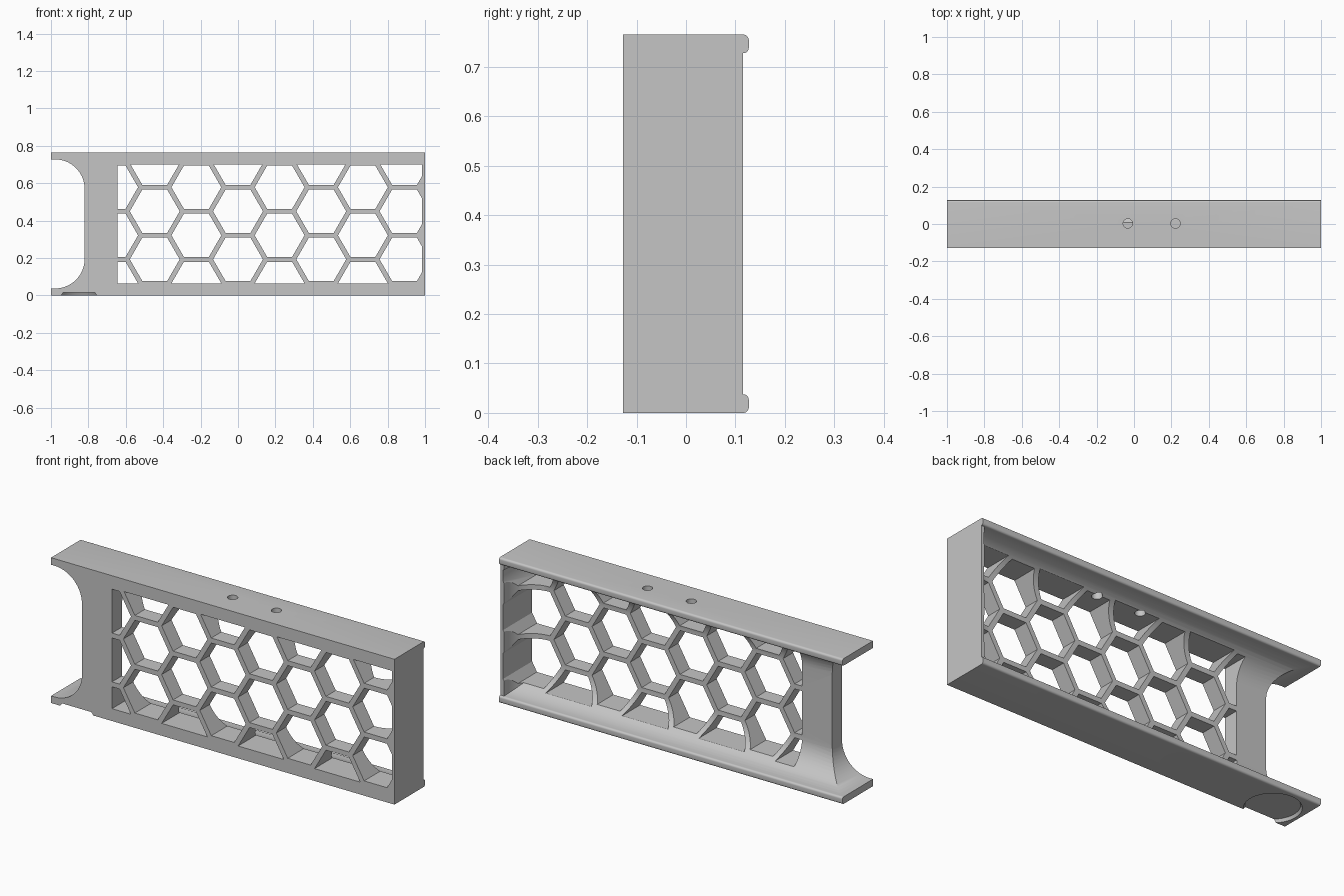
import bpy, bmesh, math
from mathutils import Vector

if "Cube" in bpy.data.objects:
    bpy.data.objects.remove(bpy.data.objects["Cube"])

H = 0.765        # overall height
FLANGE = 0.037   # top and bottom plate thickness
COVE = 0.158     # fillet radius


def add_object(name, bm):
    bmesh.ops.recalc_face_normals(bm, faces=bm.faces)
    mesh = bpy.data.meshes.new(name)
    bm.to_mesh(mesh)
    bm.free()
    ob = bpy.data.objects.new(name, mesh)
    bpy.context.collection.objects.link(ob)
    return ob


def box(lo, hi):
    bm = bmesh.new()
    bmesh.ops.create_cube(bm, size=1)
    for v in bm.verts:
        v.co = [(a + b) / 2 + c * (b - a) for a, b, c in zip(lo, hi, v.co)]
    return bm


def prism(name, points, offset):
    bm = bmesh.new()
    bm.faces.new([bm.verts.new(p) for p in points])
    ext = bmesh.ops.extrude_face_region(bm, geom=bm.faces[:])
    moved = [g for g in ext["geom"] if isinstance(g, bmesh.types.BMVert)]
    bmesh.ops.translate(bm, verts=moved, vec=offset)
    return add_object(name, bm)


def round_edges(bm, test):
    edges = [e for e in bm.edges if test(*[v.co for v in e.verts])]
    bmesh.ops.bevel(bm, geom=edges, offset=COVE, segments=14, profile=0.5,
                    affect='EDGES')


def cut(target, cutter):
    cutter.hide_render = True
    mod = target.modifiers.new("cut", 'BOOLEAN')
    mod.operation = 'DIFFERENCE'
    mod.solver = 'EXACT'
    mod.object = cutter
    bpy.context.view_layer.objects.active = target
    bpy.ops.object.modifier_apply(modifier=mod.name)
    bpy.data.objects.remove(cutter)


# Body: side profile with rounded rear lips, extruded along x
def lip():
    r, top = 0.011, FLANGE + 0.0005
    pts = []
    for cz, start in ((r, -90), (top - r, 0)):
        for i in range(7):
            a = math.radians(start + 15 * i)
            pts.append((0.127 - r + r * math.cos(a), cz + r * math.sin(a)))
    return pts + [(0.115, top)]


lower = [(-0.127, 0)] + lip()
profile = lower + [(y, H - z) for y, z in reversed(lower)]
frame = prism("honeycomb_frame", [(-1, y, z) for y, z in profile], (2, 0, 0))

# Rear hollow with coved floor, ceiling and end
bm = box((-1.5, -0.045, FLANGE), (0.98, 0.5, H - FLANGE))
round_edges(bm, lambda a, b: max(a.y, b.y) < 0 and max(a.x, b.x) > 0)
cut(frame, add_object("rear_hollow", bm))

# Rounded cutout at the open end
bm = box((-1.5, -0.5, FLANGE + 0.0003), (-0.82, 0.5, H - FLANGE - 0.0003))
round_edges(bm, lambda a, b: min(a.x, b.x) > -1 and abs(a.y - b.y) > 0.5)
cut(frame, add_object("end_cutout", bm))


# Honeycomb openings, each trimmed to a rectangular window
def clip(points, axis, limit, sign):
    kept = []
    for p, q in zip(points, points[1:] + points[:1]):
        dp, dq = sign * (limit - p[axis]), sign * (limit - q[axis])
        if dp >= 0:
            kept.append(p)
        if dp * dq < 0:
            kept.append(p.lerp(q, dp / (dp - dq)))
    return kept


pitch = 0.257
step = pitch * math.sqrt(3) / 2
radius = (pitch - 0.026) / math.sqrt(3)
window = ((0, -0.645, -1), (0, 0.985, 1), (2, 0.065, -1), (2, 0.7, 1))
for col in range(-3, 5):
    for row in range(4):
        z0 = 0.193 + pitch * (row - 0.5 * (col % 2))
        hexagon = [Vector((col * step + radius * math.cos(a), -0.3,
                           z0 + radius * math.sin(a)))
                   for a in (math.radians(60 * k) for k in range(6))]
        for limit in window:
            hexagon = clip(hexagon, *limit)
        if len(hexagon) > 2:
            cut(frame, prism("opening", hexagon, (0, 0.6, 0)))


# Screw holes in the top, and a shallow round recess underneath
def round_cutter(name, centre, r1, r2, depth):
    bm = bmesh.new()
    bmesh.ops.create_cone(bm, cap_ends=True, segments=48, radius1=r1,
                          radius2=r2, depth=depth)
    bmesh.ops.translate(bm, verts=bm.verts, vec=Vector(centre))
    return add_object(name, bm)


for x in (-0.033, 0.222):
    cut(frame, round_cutter("screw_hole", (x, 0.003, H), 0.025, 0.025, 0.3))
cut(frame, round_cutter("base_recess", (-0.85, -0.034, 0), 0.142, 0.126, 0.03))

# Material and shading
grey = bpy.data.materials.new("plain grey")
grey.use_nodes = True
colour = (0.56, 0.56, 0.56, 1)
grey.diffuse_color = colour
grey.node_tree.nodes["Principled BSDF"].inputs["Base Color"].default_value = colour
frame.data.materials.clear()
frame.data.materials.append(grey)
for p in frame.data.polygons:
    p.material_index = 0
bpy.ops.object.select_all(action='DESELECT')
frame.select_set(True)
bpy.context.view_layer.objects.active = frame
bpy.ops.object.shade_smooth_by_angle(angle=math.radians(30))
